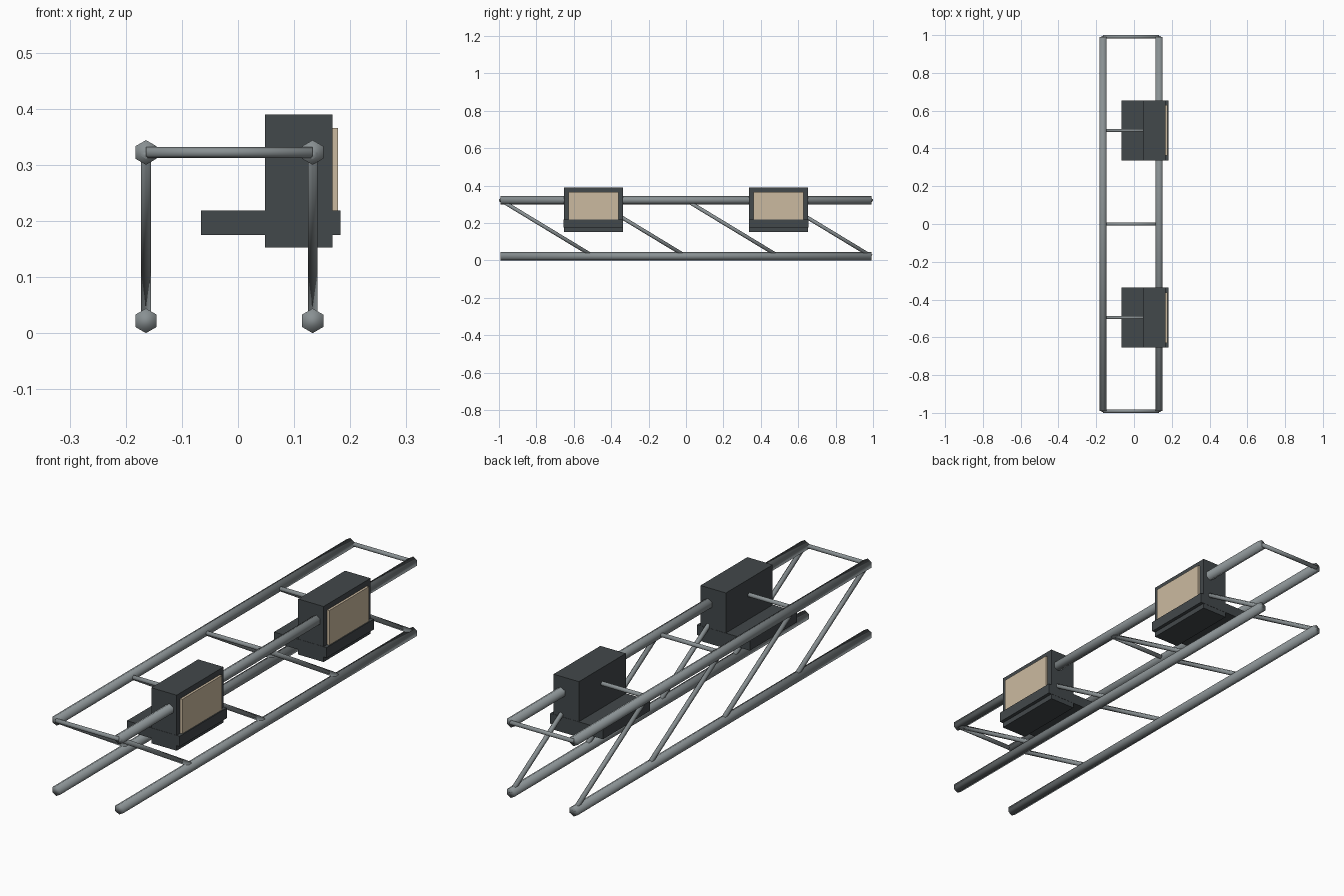
import bpy
from mathutils import Vector

cube = bpy.data.objects.get("Cube")
if cube:
    bpy.data.objects.remove(cube, do_unlink=True)


def material(name, rgb):
    m = bpy.data.materials.new(name)
    m.use_nodes = True
    m.diffuse_color = (*rgb, 1)
    m.node_tree.nodes["Principled BSDF"].inputs["Base Color"].default_value = (*rgb, 1)
    return m


STEEL = material("steel grey", (0.25, 0.28, 0.29))
HOUSING = material("dark housing", (0.055, 0.065, 0.07))
LENS = material("warm lens", (0.60, 0.49, 0.35))


def tube(name, start, end, radius):
    """Smooth-shaded hexagonal tube between two points."""
    start, end = Vector(start), Vector(end)
    axis = end - start
    bpy.ops.mesh.primitive_cylinder_add(vertices=6, radius=radius, depth=axis.length,
                                        location=(start + end) / 2)
    ob = bpy.context.object
    ob.name = name
    # Keep a hexagon corner pointing up
    ob.rotation_euler = axis.to_track_quat("Z", "Y").to_euler()
    bpy.ops.object.shade_smooth()
    ob.data.materials.append(STEEL)


def box(name, x, y, z, mat):
    """Box given by its (low, high) range on each axis."""
    bpy.ops.mesh.primitive_cube_add(size=1, location=[sum(r) / 2 for r in (x, y, z)])
    ob = bpy.context.object
    ob.name = name
    ob.scale = [r[1] - r[0] for r in (x, y, z)]
    ob.data.materials.append(mat)


RIGHT, LEFT = -0.164, 0.133
LOW, HIGH = 0.022, 0.322
HALF = 0.991
stations = [HALF * (i / 2 - 1) for i in range(5)]

# Long chords and the diagonal braces of each side
for side, x in (("right", RIGHT), ("left", LEFT)):
    for level, z in (("lower", LOW), ("upper", HIGH)):
        tube(f"{side}_{level}_chord", (x, -HALF, z), (x, HALF, z), 0.022)
    for a, b in zip(stations, stations[1:]):
        tube(f"{side}_diagonal", (x, a, HIGH), (x, b, LOW), 0.01)

# Cross bars joining the upper chords
for y in stations:
    tube("cross_bar", (RIGHT, y, HIGH), (LEFT, y, HIGH), 0.01)

# Two lamp units: housing, mounting base and lens panel
for place, y in (("front", stations[1]), ("back", stations[3])):
    box(f"{place}_lamp_housing", (0.048, 0.168), (y - 0.158, y + 0.158), (0.153, 0.39), HOUSING)
    box(f"{place}_lamp_base", (-0.066, 0.183), (y - 0.159, y + 0.159), (0.175, 0.219), HOUSING)
    box(f"{place}_lens_panel", (0.16, 0.178), (y - 0.134, y + 0.134), (0.21, 0.366), LENS)
